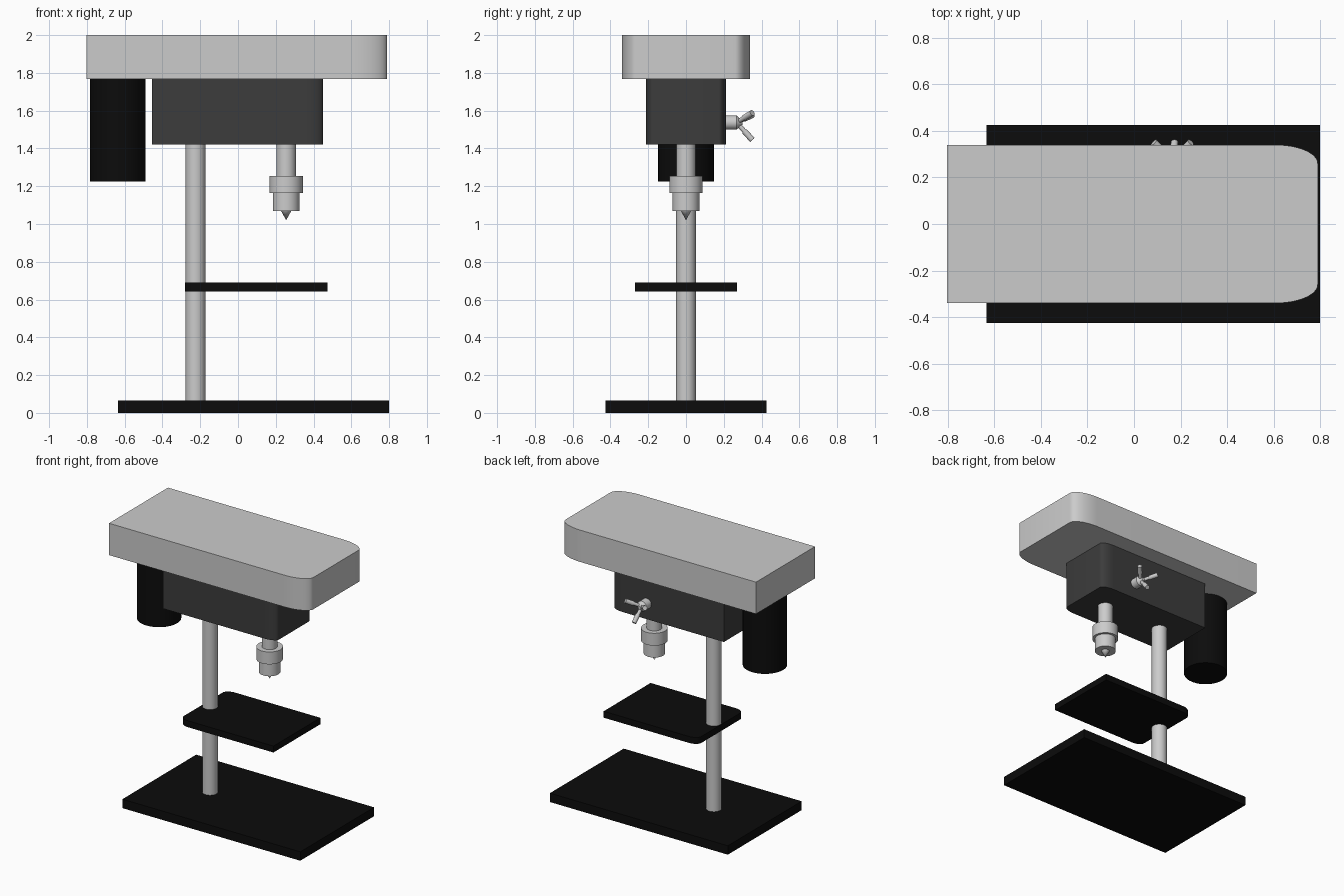
import bpy, bmesh, math
from mathutils import Vector

if "Cube" in bpy.data.objects:
    bpy.data.objects.remove(bpy.data.objects["Cube"])


def material(name, v):
    m = bpy.data.materials.new(name)
    m.diffuse_color = (v, v, v, 1)
    m.use_nodes = True
    m.node_tree.nodes["Principled BSDF"].inputs["Base Color"].default_value = m.diffuse_color
    return m


GREY = material("light_grey", 0.6)
DARK = material("dark_grey", 0.045)
BLACK = material("black", 0.0035)


def finish(name, bm, mat):
    bmesh.ops.recalc_face_normals(bm, faces=bm.faces)
    me = bpy.data.meshes.new(name)
    bm.to_mesh(me)
    bm.free()
    ob = bpy.data.objects.new(name, me)
    bpy.context.collection.objects.link(ob)
    me.materials.append(mat)
    bpy.ops.object.select_all(action='DESELECT')
    ob.select_set(True)
    bpy.context.view_layer.objects.active = ob
    bpy.ops.object.shade_smooth_by_angle(angle=math.radians(30))
    return ob


def slab(name, x0, x1, half_y, z0, z1, mat, rx=0, ry=0):
    """Plate from x0 to x1; the two corners at the x1 end are elliptically rounded."""
    s = 1 if x1 > x0 else -1
    pts = [(x0, -half_y)]
    if rx:
        n = 12
        arc = [(x1 - s * rx + s * rx * math.sin(a), -half_y + ry - ry * math.cos(a))
               for a in (i * math.pi / 2 / n for i in range(n + 1))]
        pts += arc + [(x, -y) for x, y in reversed(arc)]
    else:
        pts += [(x1, -half_y), (x1, half_y)]
    pts.append((x0, half_y))
    bm = bmesh.new()
    face = bm.faces.new([bm.verts.new((x, y, z0)) for x, y in pts])
    top = bmesh.ops.extrude_face_region(bm, geom=[face])["geom"]
    bmesh.ops.translate(bm, vec=(0, 0, z1 - z0),
                        verts=[g for g in top if isinstance(g, bmesh.types.BMVert)])
    return finish(name, bm, mat)


def rod(name, a, b, r1, r2, mat, seg=48):
    """Cylinder or cone from point a to point b."""
    a, b = Vector(a), Vector(b)
    d = b - a
    bm = bmesh.new()
    bmesh.ops.create_cone(bm, cap_ends=True, segments=seg, radius1=r1, radius2=r2, depth=d.length)
    rot = Vector((0, 0, 1)).rotation_difference(d.normalized()).to_matrix()
    bmesh.ops.rotate(bm, matrix=rot, verts=bm.verts)
    bmesh.ops.translate(bm, vec=(a + b) / 2, verts=bm.verts)
    return finish(name, bm, mat)


# Stand
slab("base", -0.635, 0.80, 0.425, 0, 0.065, BLACK)
slab("work_table", 0.475, -0.28, 0.27, 0.643, 0.69, BLACK, 0.07, 0.045)
rod("column", (-0.225, 0, 0.06), (-0.225, 0, 1.43), 0.052, 0.052, GREY)

# Head
slab("belt_cover", -0.803, 0.79, 0.34, 1.768, 2.0, GREY, 0.18, 0.08)
slab("gear_housing", -0.455, 0.45, 0.213, 1.422, 1.769, DARK, 0.09, 0.04)
rod("motor", (-0.637, 0, 1.225), (-0.637, 0, 1.77), 0.147, 0.147, BLACK)

# Spindle and chuck
X = 0.255
rod("spindle", (X, 0, 1.25), (X, 0, 1.43), 0.051, 0.051, GREY)
rod("chuck_collar", (X, 0, 1.165), (X, 0, 1.255), 0.088, 0.088, GREY)
rod("chuck", (X, 0, 1.07), (X, 0, 1.166), 0.071, 0.071, GREY)
rod("drill_tip", (X, 0, 1.02), (X, 0, 1.071), 0, 0.028, GREY)

# Feed handle on the back: hub with three splayed arms and thicker grips
hub = Vector((0.168, 0.268, 1.537))
rod("feed_hub", (hub.x, 0.20, hub.z), hub, 0.037, 0.037, GREY, 32)
rod("feed_hub_nose", hub, hub + Vector((0, 0.03, 0)), 0.037, 0.012, GREY, 32)
for i in range(3):
    t = math.radians(-86 + 120 * i)
    tip = hub + Vector((0.092 * math.cos(t), 0.083, 0.092 * math.sin(t)))
    rod(f"feed_arm_{i + 1}", hub, tip, 0.012, 0.012, GREY, 20)
    rod(f"feed_grip_{i + 1}", hub.lerp(tip, 0.5), tip, 0.016, 0.016, GREY, 20)
